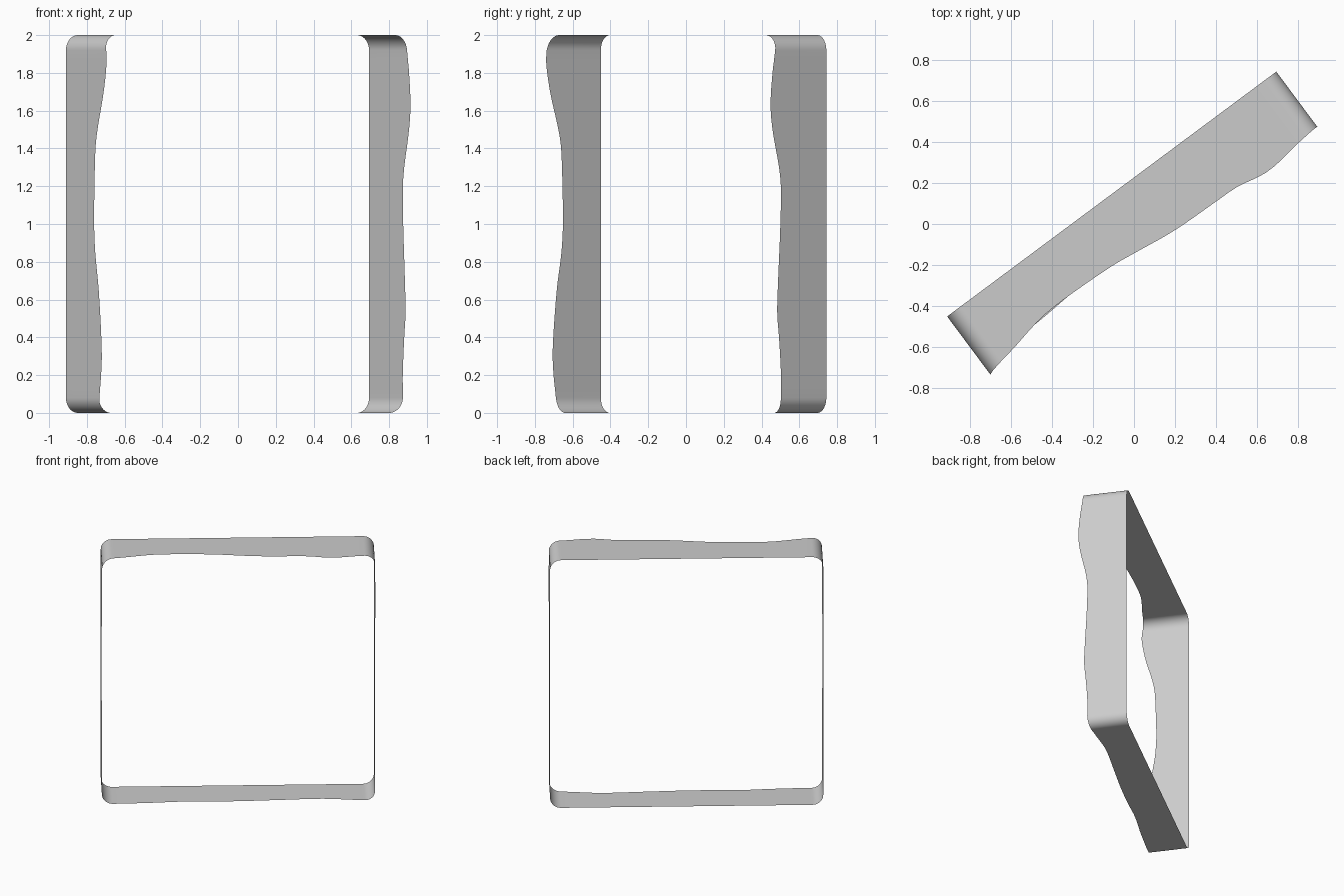
import bpy, bmesh, math
from mathutils import Vector

if "Cube" in bpy.data.objects:
    bpy.data.objects.remove(bpy.data.objects["Cube"])

R = 0.08                                   # corner radius of the square loop
ALONG = Vector((0.8024, 0.5968, 0))        # direction of the straight edges in plan
OUT = Vector((0.5968, -0.8024, 0))         # depth direction of the band
BACK = -0.182                              # offset of the flat back rim

# Wavy rim: (position along the side, band depth)
bottom = [(-.9, .294), (-.64, .285), (-.4, .27), (-.2, .275), (.02, .274),
          (.3, .262), (.62, .25), (.82, .272)]
right = [(.05, .299), (.2, .299), (.4, .312), (.53, .324), (.7, .318), (1, .303),
         (1.2, .3), (1.3, .312), (1.5, .355), (1.63, .368), (1.8, .355), (1.95, .335)]
top = [(.88, .343), (.74, .363), (.65, .364), (.51, .337), (.39, .333), (.14, .325),
       (-.085, .297), (-.2, .283), (-.48, .273), (-.64, .28), (-.85, .321)]
left = [(1.95, .352), (1.87, .362), (1.7, .335), (1.5, .28), (1.4, .262), (1.15, .252),
        (1, .25), (.85, .26), (.65, .291), (.33, .318), (.2, .312), (.05, .294)]
keys = ([(p + 1, d) for p, d in bottom] + [(p + 2, d) for p, d in right]
        + [(5 - p, d) for p, d in top] + [(8 - p, d) for p, d in left])


def depth(s):
    """Smooth periodic interpolation of the rim depth around the loop."""
    n = len(keys)

    def key(i):
        k, turn = keys[i % n], i // n
        return k[0] + 8 * turn, k[1]

    s %= 8
    i = -1
    while key(i + 1)[0] <= s:
        i += 1
    (a, da), (b, db), (c, dc), (e, de) = (key(j) for j in (i - 1, i, i + 1, i + 2))
    h = c - b
    t = (s - b) / h
    m1, m2 = (dc - da) / (c - a) * h, (de - db) / (e - b) * h
    return ((2*t**3 - 3*t*t + 1) * db + (t**3 - 2*t*t + t) * m1
            + (3*t*t - 2*t**3) * dc + (t**3 - t*t) * m2)


# Rounded square path: (u, z, loop position)
path = []
for side in range(4):
    ang = side * math.pi / 2
    ca, sa = math.cos(ang), math.sin(ang)
    local = [(-1 + R + (2 - 2*R) * i / 36, -1, 2*side + R + (2 - 2*R) * i / 36)
             for i in range(36)]
    for i in range(12):
        f = i / 12
        a = -math.pi / 2 + f * math.pi / 2
        local.append((1 - R + R * math.cos(a), -1 + R + R * math.sin(a),
                      2*side + 2 - R + 2*R*f))
    path += [(x*ca - y*sa, x*sa + y*ca + 1, s) for x, y, s in local]

# Thin wavy-edged band
bm = bmesh.new()
rims = []
for u, z, s in path:
    back = ALONG * u + OUT * BACK + Vector((0, 0, z))
    rims.append((bm.verts.new(back), bm.verts.new(back + OUT * depth(s))))
for i, (a, b) in enumerate(rims):
    c, d = rims[(i + 1) % len(rims)]
    bm.faces.new((a, b, d, c))
bm.normal_update()
# Point the sheet outward
f = bm.faces[0] if not bm.faces.ensure_lookup_table() else None
if f.normal.dot(f.calc_center_median() - Vector((0, 0, 1))) < 0:
    bmesh.ops.reverse_faces(bm, faces=bm.faces)
mesh = bpy.data.meshes.new("square_band")
bm.to_mesh(mesh)
bm.free()
band = bpy.data.objects.new("square_band", mesh)
bpy.context.collection.objects.link(band)
bpy.context.view_layer.objects.active = band
band.select_set(True)
bpy.ops.object.shade_smooth_by_angle(angle=math.radians(35))
